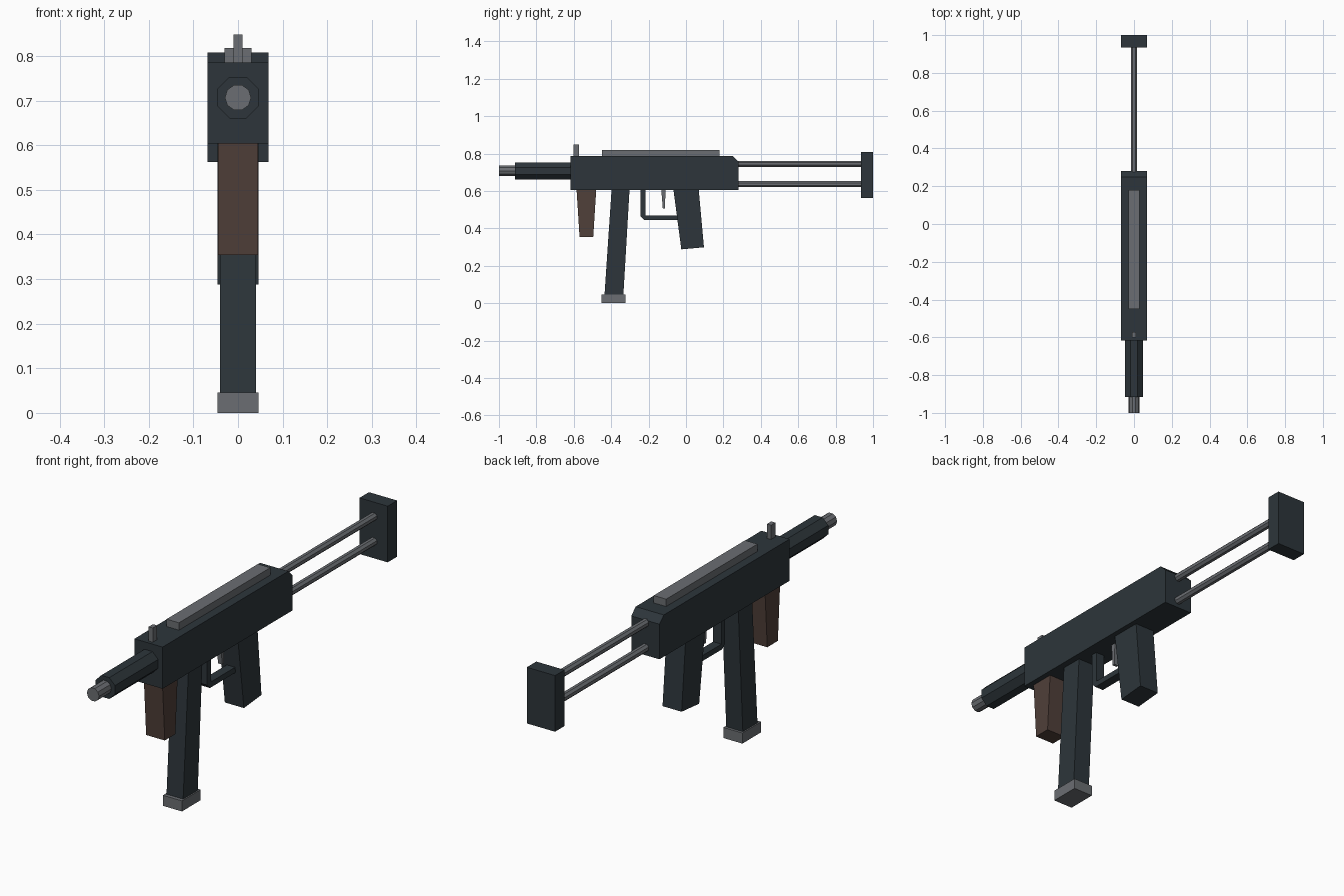
import bpy, bmesh, math
from mathutils import Matrix

if "Cube" in bpy.data.objects:
    bpy.data.objects.remove(bpy.data.objects["Cube"])


def material(name, rgb):
    m = bpy.data.materials.new(name)
    m.diffuse_color = (*rgb, 1)
    m.use_nodes = True
    m.node_tree.nodes["Principled BSDF"].inputs["Base Color"].default_value = m.diffuse_color
    return m


gunmetal = material("dark gunmetal", (0.026, 0.036, 0.043))
steel = material("grey steel", (0.145, 0.155, 0.168))
brown = material("dark brown", (0.080, 0.050, 0.041))


def finish(bm, name, mat):
    bmesh.ops.recalc_face_normals(bm, faces=bm.faces)
    me = bpy.data.meshes.new(name)
    bm.to_mesh(me)
    bm.free()
    me.materials.append(mat)
    ob = bpy.data.objects.new(name, me)
    bpy.context.collection.objects.link(ob)
    return ob


def slab(name, profile, half_width, mat):
    """Extrude a side profile of (y, z) points symmetrically across x."""
    bm = bmesh.new()
    face = bm.faces.new([bm.verts.new((-half_width, y, z)) for y, z in profile])
    ext = bmesh.ops.extrude_face_region(bm, geom=[face])
    moved = [v for v in ext["geom"] if isinstance(v, bmesh.types.BMVert)]
    bmesh.ops.translate(bm, verts=moved, vec=(2 * half_width, 0, 0))
    return finish(bm, name, mat)


def box(name, y0, y1, z0, z1, half_width, mat):
    return slab(name, [(y0, z0), (y1, z0), (y1, z1), (y0, z1)], half_width, mat)


def rod(name, y0, y1, z, radius, sides, mat):
    """Faceted cylinder along y, turned so a flat faces up."""
    bm = bmesh.new()
    bmesh.ops.create_cone(bm, cap_ends=True, segments=sides,
                          radius1=radius, radius2=radius, depth=y1 - y0)
    turn = (Matrix.Translation((0, (y0 + y1) / 2, z))
            @ Matrix.Rotation(math.pi / 2, 4, 'X')
            @ Matrix.Rotation(math.pi / sides, 4, 'Z'))
    bmesh.ops.transform(bm, matrix=turn, verts=bm.verts)
    return finish(bm, name, mat)


# Receiver with chamfered rear top edge
slab("receiver", [(-0.617, 0.604), (0.28, 0.604), (0.28, 0.757),
                  (0.25, 0.786), (-0.617, 0.786)], 0.068, gunmetal)

# Top rail and front sight
box("top_rail", -0.45, 0.18, 0.78, 0.818, 0.03, steel)
box("front_sight", -0.602, -0.572, 0.78, 0.848, 0.01, steel)

# Barrel shroud and muzzle
rod("barrel_shroud", -0.915, -0.61, 0.707, 0.0465 / math.cos(math.pi / 8), 8, gunmetal)
rod("muzzle", -1.0, -0.91, 0.707, 0.0295, 10, steel)

# Tapered fore grip
slab("fore_grip", [(-0.585, 0.606), (-0.569, 0.354), (-0.496, 0.354),
                   (-0.48, 0.606)], 0.045, brown)

# Slanted magazine and its base
slab("magazine", [(-0.398, 0.606), (-0.436, 0.04), (-0.335, 0.04),
                  (-0.302, 0.606)], 0.04, gunmetal)
box("magazine_base", -0.452, -0.323, 0.0, 0.046, 0.046, steel)

# Raked pistol grip
slab("pistol_grip", [(-0.067, 0.606), (-0.025, 0.288), (0.096, 0.299),
                     (0.068, 0.606)], 0.046, gunmetal)

# Trigger guard and trigger
slab("trigger_guard", [(-0.242, 0.606), (-0.242, 0.464), (-0.222, 0.444),
                       (-0.043, 0.444), (-0.043, 0.468), (-0.216, 0.468),
                       (-0.216, 0.606)], 0.02, gunmetal)
slab("trigger", [(-0.132, 0.606), (-0.124, 0.506), (-0.112, 0.506),
                 (-0.11, 0.606)], 0.01, steel)

# Stock rods and butt plate
for label, z in (("upper", 0.745), ("lower", 0.637)):
    rod(label + "_stock_rod", 0.27, 0.945, z, 0.0175, 8, steel)
box("butt_plate", 0.935, 1.0, 0.563, 0.808, 0.068, gunmetal)
